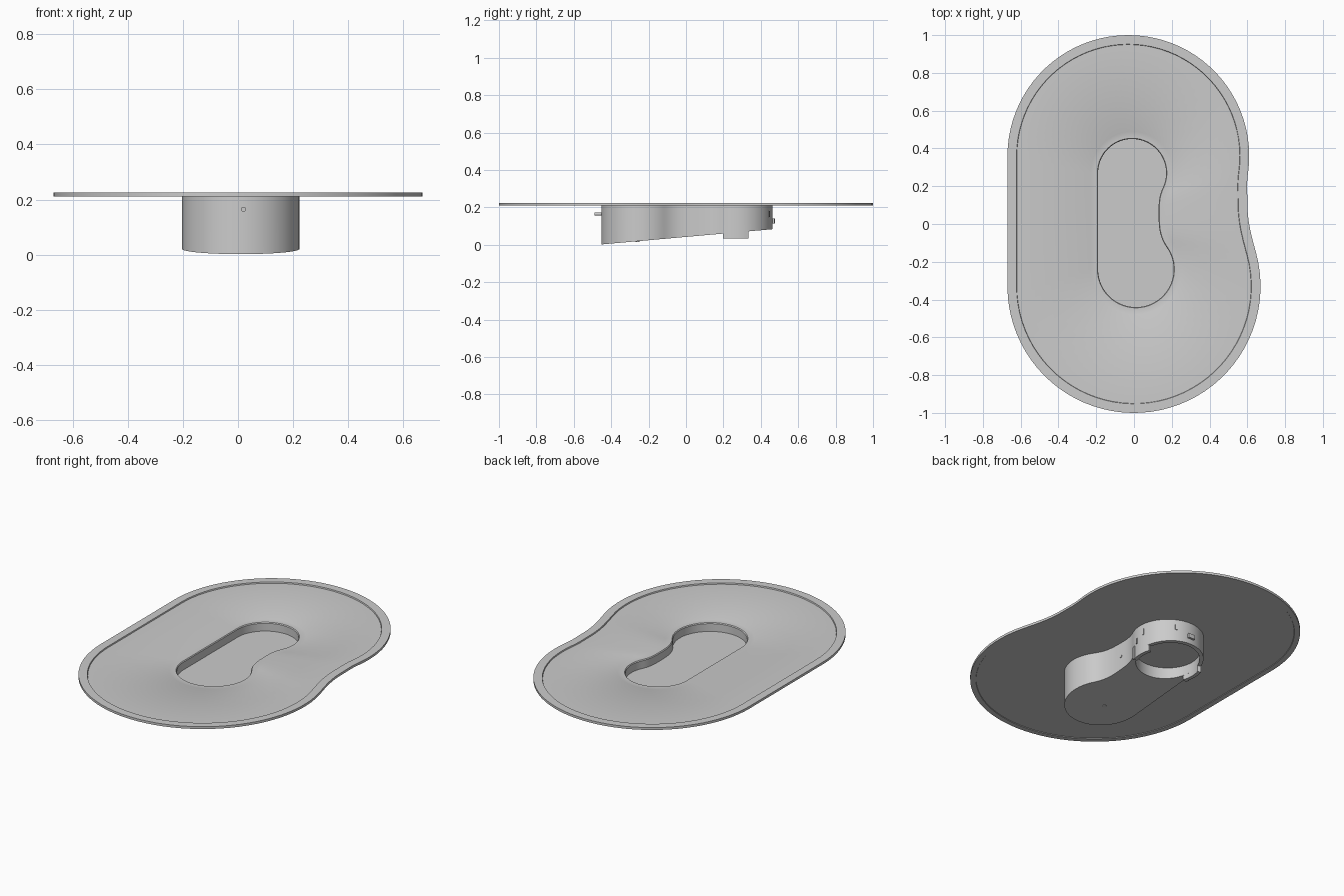
import bpy, bmesh
from math import sin, cos, pi, radians
from mathutils import Vector, Matrix
from mathutils.geometry import interpolate_bezier

if "Cube" in bpy.data.objects:
    bpy.data.objects.remove(bpy.data.objects["Cube"])


def kidney(ct, rt, a_top, cb, rb, a_bot, waist, off=0.0):
    """Outline: two round ends, straight left side, pinched right side."""
    rt, rb = rt + off, rb + off
    waist = Vector((waist[0] + off, waist[1]))

    def arc(c, r, a0, a1, n):
        angles = [radians(a0 + (a1 - a0) * i / n) for i in range(n + 1)]
        return [Vector((c[0] + r * cos(a), c[1] + r * sin(a))) for a in angles]

    pts = arc(ct, rt, a_top, 180, 44) + arc(cb, rb, 180, 360 + a_bot, 44)
    ta, tb = radians(a_top), radians(a_bot)
    dt, db = Vector((-sin(ta), cos(ta))), Vector((-sin(tb), cos(tb)))
    p, q = pts[-1].copy(), pts[0].copy()
    k1, k2 = (waist - p).length * 0.38, (q - waist).length * 0.38
    up = Vector((0, 1))
    b1 = interpolate_bezier(p, p + db * k1, waist - up * k1, waist, 12)
    b2 = interpolate_bezier(waist, waist + up * k2, q - dt * k2, q, 12)
    return pts + [v.to_2d() for v in b1[1:] + b2[1:-1]]


def plate_ring(off):
    return kidney((-0.03, 0.36), 0.64, -8, (0.0, -0.33), 0.67, 15, (0.60, 0.12), off)


def cup_ring(off):
    return kidney((-0.01, 0.27), 0.18, -25, (0.01, -0.24), 0.20, 35, (0.13, 0.06), off)


def finish(bm, name):
    bmesh.ops.recalc_face_normals(bm, faces=bm.faces)
    me = bpy.data.meshes.new(name)
    bm.to_mesh(me)
    bm.free()
    ob = bpy.data.objects.new(name, me)
    bpy.context.collection.objects.link(ob)
    return ob


def smooth(ob):
    bpy.ops.object.select_all(action='DESELECT')
    ob.select_set(True)
    bpy.context.view_layer.objects.active = ob
    bpy.ops.object.shade_smooth_by_angle(angle=radians(30))


def cylinder(name, loc, r, depth, rot=None, seg=24):
    bm = bmesh.new()
    m = Matrix.Translation(loc) @ (rot or Matrix.Identity(4))
    bmesh.ops.create_cone(bm, cap_ends=True, segments=seg, radius1=r, radius2=r,
                          depth=depth, matrix=m)
    return finish(bm, name)


def arc_block(name, r0, r1, a0, a1, z0, z1, n=8):
    """Curved block following the round back end of the cup."""
    bm = bmesh.new()
    rows = []
    for i in range(n + 1):
        a = radians(a0 + (a1 - a0) * i / n)
        rows.append([bm.verts.new((-0.01 + r * cos(a), 0.27 + r * sin(a), z))
                     for r, z in ((r0, z0), (r1, z0), (r1, z1), (r0, z1))])
    for s, t in zip(rows, rows[1:]):
        for j in range(4):
            k = (j + 1) % 4
            bm.faces.new((s[j], s[k], t[k], t[j]))
    bm.faces.new(rows[0])
    bm.faces.new(rows[-1])
    ob = finish(bm, name)
    smooth(ob)


def slope(y):
    return max(0.0, 0.002 + (y + 0.455) * 0.089)


# Plate with raised rim and cup, lofted from cup floor round to sloped underside
levels = [
    (cup_ring(0), 0.165), (cup_ring(0), 0.211), (cup_ring(0.004), 0.216),
    (cup_ring(0.04), 0.216), (cup_ring(0.045), 0.218),
    (plate_ring(-0.05), 0.218), (plate_ring(-0.048), 0.225),
    (plate_ring(0), 0.225), (plate_ring(0), 0.211),
    (plate_ring(-0.03), 0.211), (plate_ring(-0.032), 0.214),
    (cup_ring(0.013), 0.212), (cup_ring(0.013), None),
]
bm = bmesh.new()
rings = [[bm.verts.new((p.x, p.y, slope(p.y) if z is None else z)) for p in ring]
         for ring, z in levels]
count = len(rings[0])
for a, b in zip(rings, rings[1:]):
    for i in range(count):
        j = (i + 1) % count
        bm.faces.new((a[i], a[j], b[j], b[i]))
bm.faces.new(rings[0])
bm.faces.new(rings[-1])
tray = finish(bm, "tray_with_cup")

# Round socket recessed into the back of the underside
cutter = cylinder("socket_cutter", (-0.01, 0.27, 0.055), 0.172, 0.13, seg=64)
cutter.hide_render = True
bpy.context.view_layer.objects.active = tray
mod = tray.modifiers.new("socket", 'BOOLEAN')
mod.operation, mod.solver, mod.object = 'DIFFERENCE', 'EXACT', cutter
bpy.ops.object.modifier_apply(modifier=mod.name)
bpy.data.objects.remove(cutter)
smooth(tray)

# L-shaped clips on both sides of the socket
for side, flip in (("right", False), ("left", True)):
    def ang(a, b):
        return (180 - b, 180 - a) if flip else (a, b)
    arc_block(side + "_clip_foot", 0.172, 0.193, *ang(-20, 19), 0.035, 0.072)
    arc_block(side + "_clip_post", 0.172, 0.199, *ang(-21, -15), 0.035, 0.11, 3)

# Small locking lugs round the back wall
for i, (a0, a1, z0, z1) in enumerate([(-10, -7, 0.115, 0.145), (6, 9, 0.145, 0.18),
                                      (62, 66, 0.15, 0.18), (84, 96, 0.115, 0.14)]):
    arc_block("lug_%d" % (i + 1), 0.18, 0.205 if i == 3 else 0.197, a0, a1, z0, z1, 3)

# Front peg, waist pin and underside stud
smooth(cylinder("front_peg", (0.02, -0.47, 0.165), 0.009, 0.04,
                Matrix.Rotation(pi / 2, 4, 'X')))
arm = cylinder("waist_pin", (0.141, 0.06, 0.13), 0.009, 0.01,
               Matrix.Rotation(pi / 2, 4, 'Y'))
smooth(arm)
smooth(cylinder("underside_stud", (-0.01, -0.26, slope(-0.26)), 0.011, 0.006))
